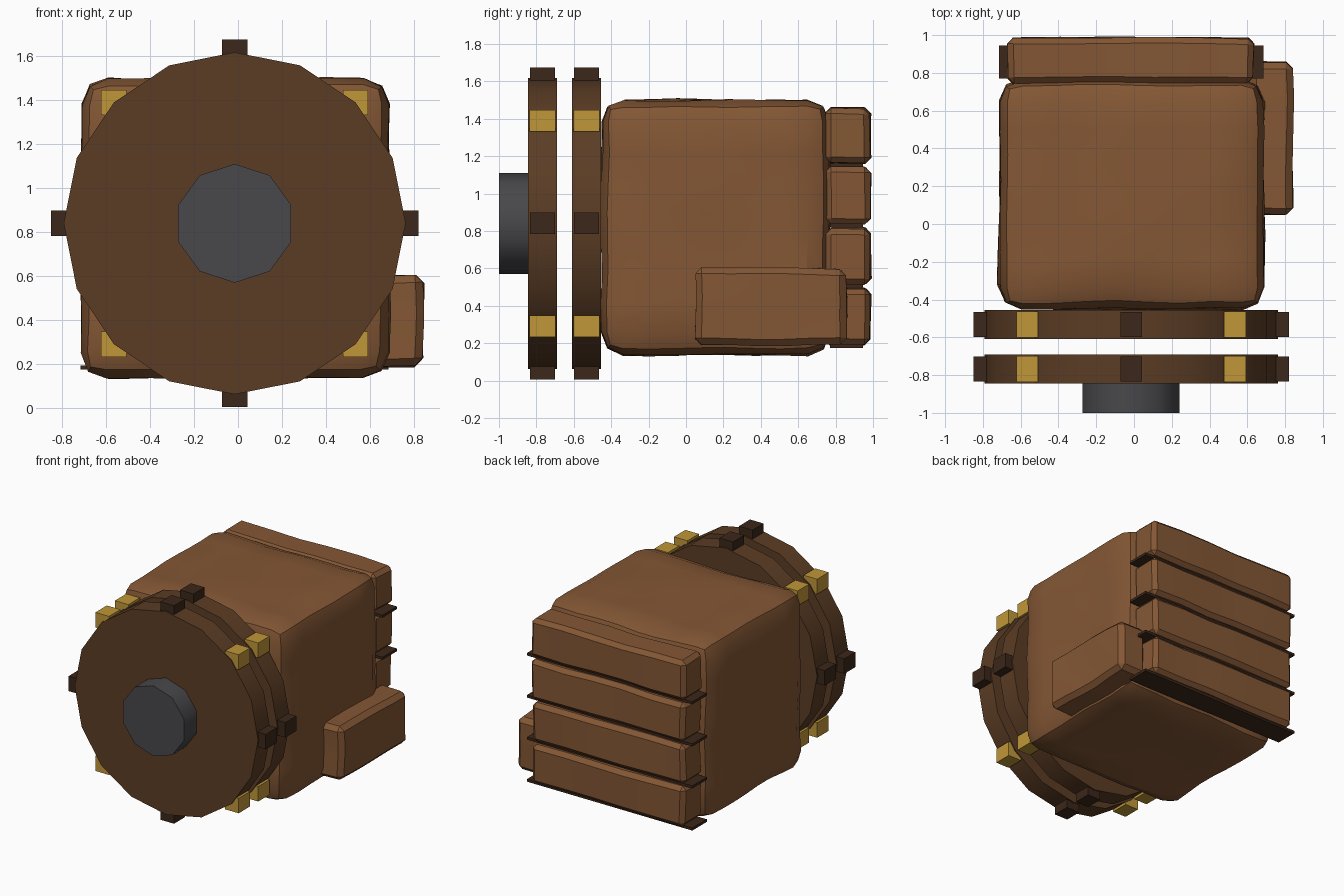
import bpy, bmesh, math
from mathutils import Vector, Matrix, noise

if "Cube" in bpy.data.objects:
    bpy.data.objects.remove(bpy.data.objects["Cube"])

CX, CZ, R = -0.015, 0.84, 0.777   # wheel centre and radius


def material(name, rgb):
    m = bpy.data.materials.new(name)
    m.diffuse_color = (*rgb, 1)
    m.use_nodes = True
    m.node_tree.nodes["Principled BSDF"].inputs["Base Color"].default_value = m.diffuse_color
    return m


leather = material("leather", (0.23, 0.095, 0.035))
dark_wood = material("dark_wood", (0.105, 0.046, 0.018))
strap_brown = material("strap_brown", (0.045, 0.02, 0.01))
brass = material("brass", (0.53, 0.31, 0.04))
iron = material("iron", (0.065, 0.065, 0.07))


def finish(name, bm, mat, angle=None):
    me = bpy.data.meshes.new(name)
    bmesh.ops.recalc_face_normals(bm, faces=bm.faces)
    bm.to_mesh(me)
    bm.free()
    ob = bpy.data.objects.new(name, me)
    bpy.context.collection.objects.link(ob)
    me.materials.append(mat)
    if angle:
        bpy.ops.object.select_all(action='DESELECT')
        ob.select_set(True)
        bpy.context.view_layer.objects.active = ob
        bpy.ops.object.shade_smooth_by_angle(angle=math.radians(angle))
    return ob


def box(name, lo, hi, mat, bevel=0, segments=1, cuts=0, wobble=0):
    """Box between two corners, optionally rounded and made lumpy."""
    lo, hi = Vector(lo), Vector(hi)
    bm = bmesh.new()
    bmesh.ops.create_cube(bm, size=1)
    bmesh.ops.scale(bm, vec=hi - lo, verts=bm.verts)
    bmesh.ops.translate(bm, vec=(lo + hi) / 2, verts=bm.verts)
    if bevel:
        bmesh.ops.bevel(bm, geom=bm.edges[:], offset=bevel, segments=segments,
                        profile=0.5, affect='EDGES')
    if cuts:
        long_edges = [e for e in bm.edges if e.calc_length() > 0.25]
        bmesh.ops.subdivide_edges(bm, edges=long_edges, cuts=cuts, use_grid_fill=True)
    if wobble:
        for v in bm.verts:
            v.co += noise.noise_vector(v.co * 2.7) * wobble
    return finish(name, bm, mat, 25 if bevel else None)


def disc(name, y0, y1, radius, sides, mat):
    bm = bmesh.new()
    turn = (Matrix.Translation((CX, (y0 + y1) / 2, CZ))
            @ Matrix.Rotation(math.pi / 2, 4, 'X')
            @ Matrix.Rotation(math.pi / 2, 4, 'Z'))
    bmesh.ops.create_cone(bm, cap_ends=True, segments=sides, radius1=radius,
                          radius2=radius, depth=y1 - y0, matrix=turn)
    return finish(name, bm, mat, 40)


# Main padded body
box("pack_body", (-0.71, -0.45, 0.14), (0.685, 0.765, 1.50), leather,
    bevel=0.12, segments=2, cuts=6, wobble=0.018)

# Back rolls with a thin strap under each
for i in range(4):
    z = 0.185 + i * 0.322
    box(f"back_roll_{i + 1}", (-0.665, 0.745, z + 0.008), (0.63, 0.985, z + 0.308),
        leather, bevel=0.03, cuts=4, wobble=0.014)
    box(f"roll_strap_{i + 1}", (-0.715, 0.77, z - 0.01), (0.685, 0.945, z + 0.01),
        strap_brown)

# Side pouch
box("side_pouch", (0.61, 0.045, 0.19), (0.84, 0.855, 0.605), leather,
    bevel=0.035, cuts=4, wobble=0.016)

# Two wheels with studs around the rim
for n, y in enumerate((-0.768, -0.532), 1):
    disc(f"wheel_{n}", y - 0.077, y + 0.077, R, 16, dark_wood)
    for k in range(8):
        a = k * math.pi / 4
        x, z = CX + R * math.cos(a), CZ + R * math.sin(a)
        h = 0.0575
        kind, mat, d = (("brass_stud", brass, 0.069) if k % 2
                        else ("dark_stud", strap_brown, 0.067))
        box(f"{kind}_{n}_{k}", (x - h, y - d, z - h), (x + h, y + d, z + h), mat)

# Hub on the front wheel
disc("hub", -1.0, -0.80, 0.27, 10, iron)
bpy.data.objects["hub"].data.transform(
    Matrix.Translation((CX, 0, CZ)) @ Matrix.Rotation(math.pi / 2, 4, 'Y')
    @ Matrix.Translation((-CX, 0, -CZ)) @ Matrix.Rotation(0, 4, 'Y'))
